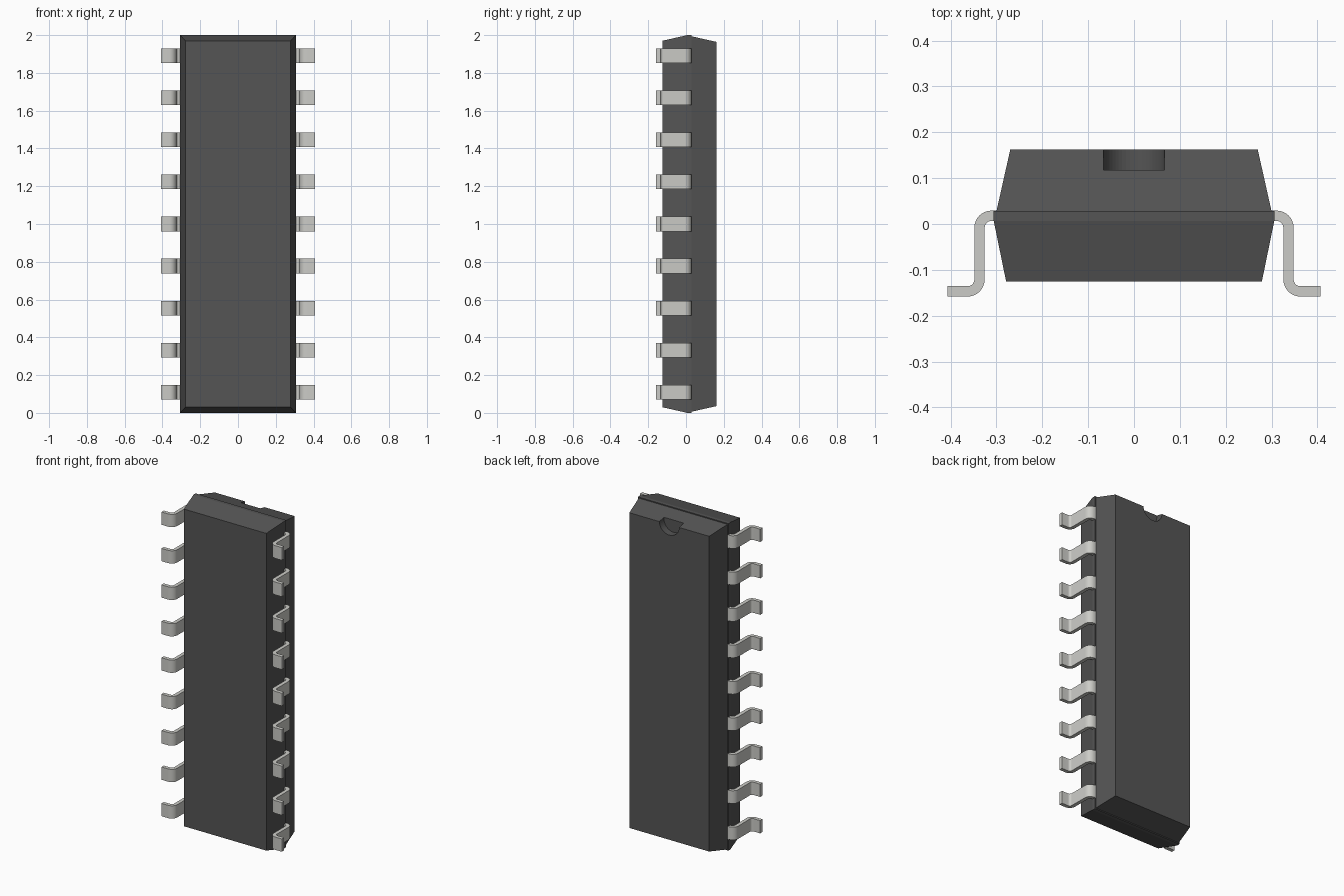
import bpy, bmesh, math

if "Cube" in bpy.data.objects:
    bpy.data.objects.remove(bpy.data.objects["Cube"])

PITCH, LEADS, FIRST_Z = 0.2228, 9, 0.109
LEAD_W, THICK, BEND = 0.078, 0.0225, 0.026


def material(name, rgb):
    m = bpy.data.materials.new(name)
    m.diffuse_color = (*rgb, 1)
    m.use_nodes = True
    m.node_tree.nodes["Principled BSDF"].inputs["Base Color"].default_value = m.diffuse_color
    return m


def loft(name, rings, mat):
    """Skin a list of four-point rings and cap both ends."""
    bm = bmesh.new()
    vs = [[bm.verts.new(p) for p in r] for r in rings]
    for a, b in zip(vs, vs[1:]):
        for i in range(4):
            j = (i + 1) % 4
            bm.faces.new((a[i], a[j], b[j], b[i]))
    bm.faces.new(vs[0])
    bm.faces.new(vs[-1])
    bmesh.ops.recalc_face_normals(bm, faces=bm.faces)
    me = bpy.data.meshes.new(name)
    bm.to_mesh(me)
    bm.free()
    me.materials.append(mat)
    ob = bpy.data.objects.new(name, me)
    bpy.context.collection.objects.link(ob)
    return ob


def activate(ob):
    bpy.ops.object.select_all(action='DESELECT')
    ob.select_set(True)
    bpy.context.view_layer.objects.active = ob


plastic = material("dark_plastic", (0.09, 0.09, 0.09))
metal = material("pale_metal", (0.6, 0.6, 0.57))

# Package body: tapered both ways from the parting band, with a small ledge
# (y, half width, inset of the two ends)
levels = [(-0.125, 0.279, 0.030), (0.007, 0.306, 0.0), (0.028, 0.306, 0.0),
          (0.028, 0.300, 0.006), (0.162, 0.270, 0.036)]
body = loft("package_body",
            [[(-w, y, e), (w, y, e), (w, y, 2 - e), (-w, y, 2 - e)]
             for y, w, e in levels], plastic)

# Orientation notch in the back face at the upper end
bpy.ops.mesh.primitive_cylinder_add(vertices=48, radius=0.067, depth=0.2,
                                    location=(0, 0.118 + 0.1, 1.966),
                                    rotation=(math.pi / 2, 0, 0))
cutter = bpy.context.object
cutter.name = "notch_cutter"
cutter.hide_render = True
cutter.data.materials.append(plastic)
activate(body)
mod = body.modifiers.new("notch", 'BOOLEAN')
mod.operation = 'DIFFERENCE'
mod.solver = 'EXACT'
mod.object = cutter
bpy.ops.object.modifier_apply(modifier=mod.name)
bpy.data.objects.remove(cutter)

# Gull-wing lead centreline: (x, y, angle of travel)
x0, y0, y1 = 0.337, 0.018, -0.147
path = [(0.28, y0, 0)]
for i in range(9):                      # shoulder bend, turning down
    a = math.pi / 2 * i / 8
    path.append((x0 - BEND + BEND * math.sin(a),
                 y0 - BEND + BEND * math.cos(a), -a))
for i in range(9):                      # foot bend, turning outwards
    a = math.pi / 2 * (1 - i / 8)
    path.append((x0 + BEND - BEND * math.sin(a),
                 y1 + BEND - BEND * math.cos(a), -a))
path.append((0.407, y1, 0))


def lead_ring(x, y, a, side, z):
    nx, ny = -math.sin(a) * THICK / 2, math.cos(a) * THICK / 2
    h = LEAD_W / 2
    return [(side * (x + s * nx), y + s * ny, z + t * h)
            for s, t in ((1, -1), (1, 1), (-1, 1), (-1, -1))]


# Two rows of leads
for side, label in ((1, "right"), (-1, "left")):
    for n in range(LEADS):
        lead = loft(f"{label}_lead_{n + 1}",
                    [lead_ring(*p, side, FIRST_Z + n * PITCH) for p in path],
                    metal)
        activate(lead)
        bpy.ops.object.shade_smooth_by_angle(angle=math.radians(30))
